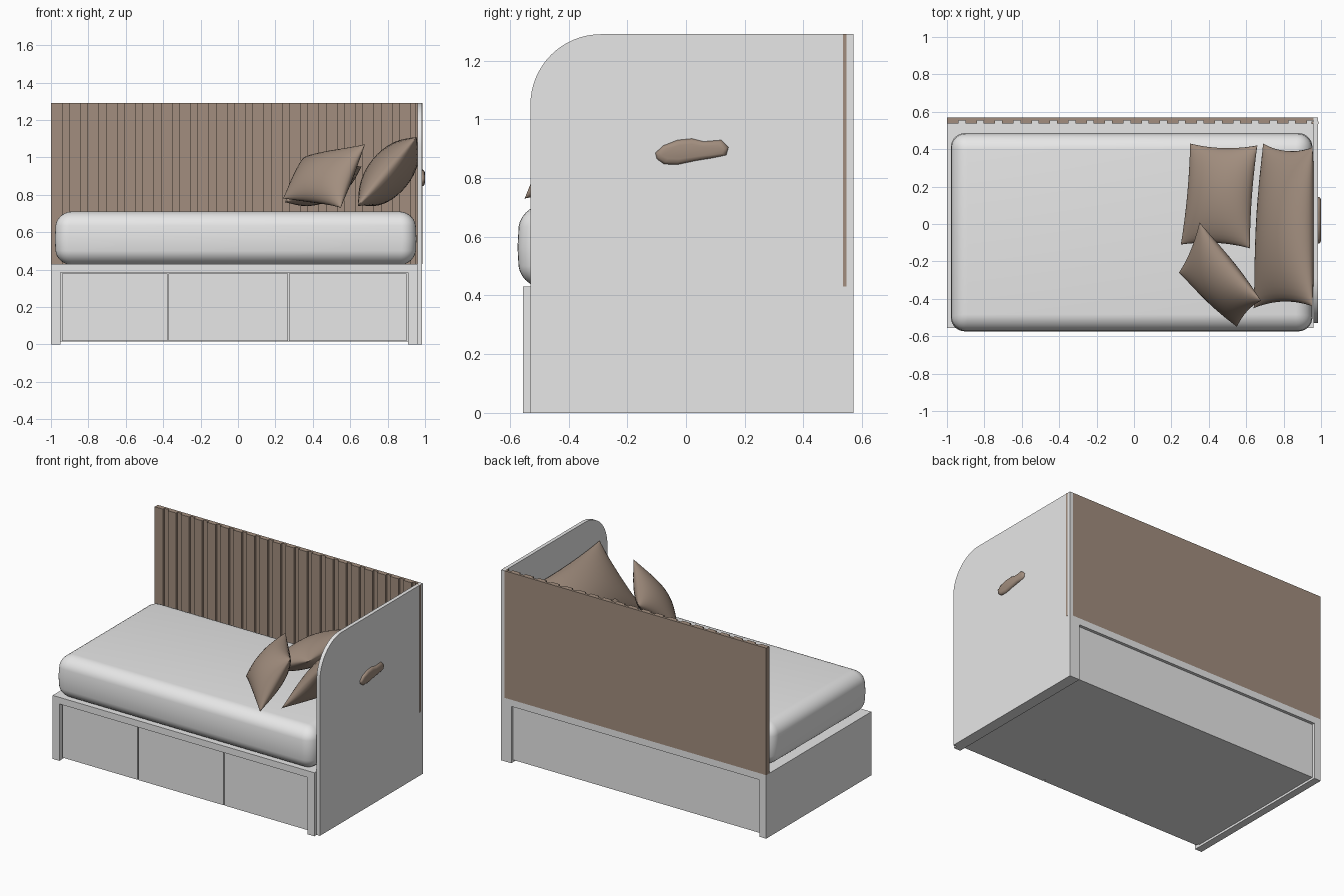
import bpy, bmesh, math
from mathutils import Vector

if "Cube" in bpy.data.objects:
    bpy.data.objects.remove(bpy.data.objects["Cube"])


def material(name, rgb):
    m = bpy.data.materials.new(name)
    m.diffuse_color = (*rgb, 1)
    m.use_nodes = True
    m.node_tree.nodes["Principled BSDF"].inputs["Base Color"].default_value = m.diffuse_color
    return m


WHITE = material("white", (0.8, 0.8, 0.8))
BROWN = material("taupe brown", (0.36, 0.27, 0.21))


def finish(name, bm, mat, smooth=None):
    bmesh.ops.recalc_face_normals(bm, faces=bm.faces)
    me = bpy.data.meshes.new(name)
    bm.to_mesh(me)
    bm.free()
    me.materials.append(mat)
    ob = bpy.data.objects.new(name, me)
    bpy.context.collection.objects.link(ob)
    if smooth:
        bpy.ops.object.select_all(action='DESELECT')
        ob.select_set(True)
        bpy.context.view_layer.objects.active = ob
        bpy.ops.object.shade_smooth_by_angle(angle=math.radians(smooth))
    return ob


def add_box(bm, x0, x1, y0, y1, z0, z1):
    vs = bmesh.ops.create_cube(bm, size=1)["verts"]
    for v in vs:
        v.co = Vector(((x0 + x1) / 2 + v.co.x * (x1 - x0),
                       (y0 + y1) / 2 + v.co.y * (y1 - y0),
                       (z0 + z1) / 2 + v.co.z * (z1 - z0)))


def box(name, mat, *dims):
    bm = bmesh.new()
    add_box(bm, *dims)
    return finish(name, bm, mat)


# Base: end slabs, platform, inner carcass, drawer fronts
box("left_end", WHITE, -1, -0.95, -0.555, 0.57, 0, 0.43)
box("right_end", WHITE, 0.91, 0.96, -0.555, 0.57, 0, 0.43)
box("platform", WHITE, -0.95, 0.91, -0.555, 0.57, 0.385, 0.43)
box("carcass", WHITE, -0.95, 0.91, -0.515, 0.55, 0.015, 0.385)
edges = [-0.945, -0.375, 0.27, 0.905]
for i in range(3):
    box("drawer_front_%d" % (i + 1), WHITE, edges[i] + 0.003, edges[i + 1] - 0.003,
        -0.535, -0.515, 0.017, 0.38)

# Side panel with one rounded upper corner
r = 0.24
outline = [(0.57, 0), (0.57, 1.29)]
for i in range(17):
    a = math.pi / 2 + i * math.pi / 32
    outline.append((-0.53 + r + r * math.cos(a), 1.29 - r + r * math.sin(a)))
outline.append((-0.53, 0))
bm = bmesh.new()
f = bm.faces.new([bm.verts.new((0.96, y, z)) for y, z in outline])
ext = bmesh.ops.extrude_face_region(bm, geom=[f])["geom"]
for v in ext:
    if isinstance(v, bmesh.types.BMVert):
        v.co.x = 0.985
finish("side_panel", bm, WHITE, 30)

# Backrest: board, vertical slats and the strip showing through the side panel
box("back_board", BROWN, -1, 0.96, 0.553, 0.57, 0.43, 1.29)
bm = bmesh.new()
n = 20
pitch = 1.96 / n
for i in range(n):
    x = -1 + pitch * i
    add_box(bm, x, x + 0.062, 0.537, 0.554, 0.43, 1.29)
finish("back_slats", bm, BROWN)
box("slat_end_strip", BROWN, 0.95, 0.987, 0.535, 0.547, 0.43, 1.29)

# Mattress: rounded block with bulging sides
bm = bmesh.new()
add_box(bm, -0.965, 0.94, -0.558, 0.47, 0.425, 0.71)
bmesh.ops.bevel(bm, geom=bm.edges[:], offset=0.075, segments=7, profile=0.5, affect='EDGES')
bmesh.ops.bisect_plane(bm, geom=bm.verts[:] + bm.edges[:] + bm.faces[:],
                       plane_co=(0, 0, 0.565), plane_no=(0, 0, 1))
for v in bm.verts:
    k = max(0, 1 - ((v.co.z - 0.565) / 0.14) ** 2)
    v.co.x += math.copysign(0.014 * k, v.co.x + 0.0125)
    v.co.y += math.copysign(0.016 * k, v.co.y + 0.044)
finish("mattress", bm, WHITE, 50)


# Pillows: two puffed sheets spanning four corners, with pulled-in edges
def pillow(name, corners, thick, n=20):
    p = [Vector(c) for c in corners]
    mid = sum(p, Vector()) / 4
    normal = (p[2] - p[0]).cross(p[3] - p[1]).normalized()
    bm = bmesh.new()
    for side in (1, -1):
        grid = []
        for i in range(n + 1):
            row = []
            for j in range(n + 1):
                a, b = -math.cos(math.pi * i / n), -math.cos(math.pi * j / n)
                u = (a * (1 - 0.07 * (1 - b * b)) + 1) / 2
                v = (b * (1 - 0.07 * (1 - a * a)) + 1) / 2
                pos = p[0].lerp(p[1], u).lerp(p[3].lerp(p[2], u), v)
                puff = ((1 - a * a) * (1 - b * b)) ** 0.55
                row.append(bm.verts.new(pos + normal * side * thick * puff))
            grid.append(row)
        for i in range(n):
            for j in range(n):
                bm.faces.new((grid[i][j], grid[i + 1][j], grid[i + 1][j + 1], grid[i][j + 1]))
    bmesh.ops.remove_doubles(bm, verts=bm.verts, dist=0.0005)
    finish(name, bm, BROWN, 80)


pillow("large_pillow", [(0.64, -0.45, 0.74), (0.955, -0.44, 1.11),
                        (0.955, 0.41, 1.08), (0.69, 0.43, 0.74)], 0.115)
pillow("middle_pillow", [(0.25, -0.11, 0.76), (0.62, -0.13, 0.93),
                         (0.66, 0.42, 0.95), (0.30, 0.43, 0.77)], 0.09)
pillow("front_pillow", [(0.35, 0.01, 1.0), (0.24, -0.26, 0.78),
                        (0.55, -0.55, 0.73), (0.68, -0.41, 1.07)], 0.09)

# Handle: uneven rounded grip on the outside of the side panel
shape = [(-.105, .885), (-.08, .91), (-.03, .93), (.02, .935), (.06, .925), (.12, .93),
         (.145, .905), (.138, .878), (.09, .868), (.03, .858), (-.03, .845), (-.075, .847),
         (-.1, .865)]
bm = bmesh.new()
rings = []
for x, s in ((0.98, 1), (0.99, 0.97), (0.997, 0.82), (1.0, 0.55)):
    rings.append([bm.verts.new((x, 0.02 + (y - 0.02) * (0.7 + 0.3 * s), 0.89 + (z - 0.89) * s))
                  for y, z in shape])
for a, b in zip(rings, rings[1:]):
    for i in range(len(shape)):
        j = (i + 1) % len(shape)
        bm.faces.new((a[i], a[j], b[j], b[i]))
bm.faces.new(rings[0])
bm.faces.new(rings[-1])
finish("handle", bm, BROWN, 60)
